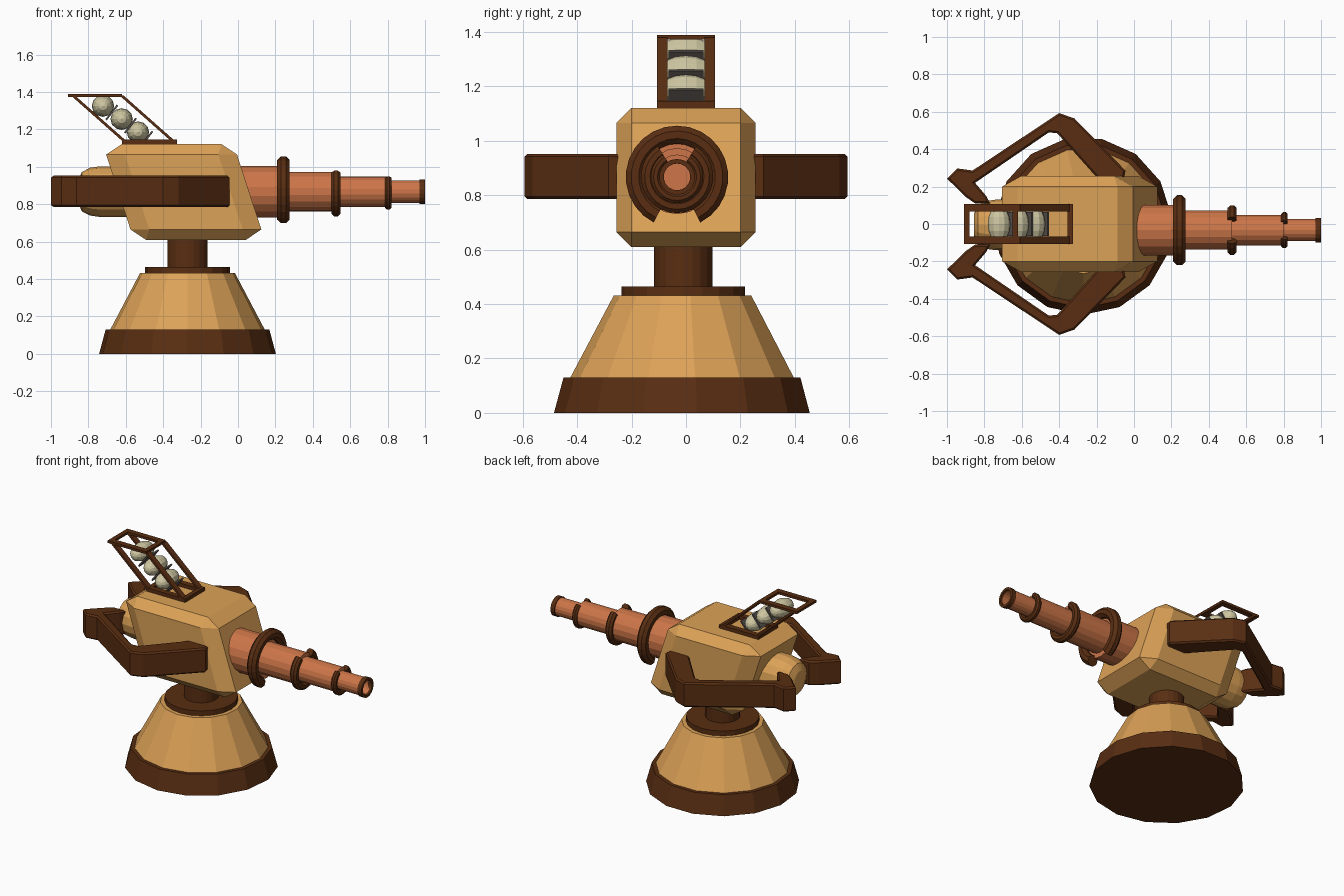
import bpy, bmesh, math
from mathutils import Vector, Matrix
from math import sin, cos, pi, radians

if "Cube" in bpy.data.objects:
    bpy.data.objects.remove(bpy.data.objects["Cube"])


def mat(name, c):
    m = bpy.data.materials.new(name)
    m.diffuse_color = (*c, 1)
    m.use_nodes = True
    m.node_tree.nodes["Principled BSDF"].inputs["Base Color"].default_value = m.diffuse_color
    return m


TAN = mat("tan paint", (0.72, 0.36, 0.095))
BROWN = mat("dark brown", (0.10, 0.027, 0.006))
COPPER = mat("copper", (0.61, 0.18, 0.065))
CREAM = mat("pale khaki", (0.62, 0.57, 0.36))
GREY = mat("dark grey", (0.10, 0.085, 0.075))


def finish(name, bm, m):
    bmesh.ops.recalc_face_normals(bm, faces=bm.faces)
    me = bpy.data.meshes.new(name)
    bm.to_mesh(me)
    bm.free()
    me.materials.append(m)
    ob = bpy.data.objects.new(name, me)
    bpy.context.collection.objects.link(ob)
    return ob


def lathe(name, prof, n, m, origin, axis='Z', phase=0.0):
    """Spin (radius, height) pairs about an axis and cap both ends."""
    bm = bmesh.new()
    rings = []
    for r, h in prof:
        ring = []
        for i in range(n):
            a = 2 * pi * i / n + phase
            p = (r * cos(a), r * sin(a), h) if axis == 'Z' else (h, r * cos(a), r * sin(a))
            ring.append(bm.verts.new(Vector(p) + Vector(origin)))
        rings.append(ring)
    for a, b in zip(rings, rings[1:]):
        for i in range(n):
            j = (i + 1) % n
            bm.faces.new((a[i], a[j], b[j], b[i]))
    bm.faces.new(rings[0])
    bm.faces.new(rings[-1])
    return finish(name, bm, m)


def open_ring(name, x, major, minor, gap, gap_at, m, steps=22, sides=8):
    """Round-section ring about the barrel with a gap centred on an angle."""
    bm = bmesh.new()
    rings = []
    for i in range(steps + 1):
        a = gap_at + gap + (2 * pi - 2 * gap) * i / steps
        ring = []
        for k in range(sides):
            b = 2 * pi * (k + 0.5) / sides
            r = major + minor * cos(b)
            ring.append(bm.verts.new((x + minor * sin(b), BY + r * cos(a), BZ + r * sin(a))))
        rings.append(ring)
    for a, b in zip(rings, rings[1:]):
        for k in range(sides):
            j = (k + 1) % sides
            bm.faces.new((a[k], a[j], b[j], b[k]))
    bm.faces.new(rings[0])
    bm.faces.new(rings[-1])
    return finish(name, bm, m)


def add_box(bm, lo, hi, shear=0.0, z0=0.0):
    """Box, slid along x in proportion to height."""
    c = [(a + b) / 2 for a, b in zip(lo, hi)]
    s = [b - a for a, b in zip(lo, hi)]
    vs = bmesh.ops.create_cube(bm, size=1)['verts']
    for v in vs:
        v.co = Vector([c[i] + v.co[i] * s[i] for i in range(3)])
        v.co.x += shear * (v.co.z - z0)


# Pedestal
PED = (-0.27, -0.01, 0)
ph = pi / 2 + pi
lathe("base_skirt", [(0.475, 0), (0.44, 0.13), (0.40, 0.13)], 15, BROWN, PED, phase=ph)
lathe("base_cone", [(0.42, 0.12), (0.415, 0.13), (0.255, 0.432)], 15, TAN, PED, phase=ph)
lathe("swivel_collar", [(0.227, 0.42), (0.227, 0.465)], 20, BROWN, PED)
lathe("swivel_column", [(0.108, 0.45), (0.108, 0.65)], 20, BROWN, PED)

# Body: chamfered block leaning backwards
bm = bmesh.new()
for sx in (-1, 1):
    for sy in (-1, 1):
        for sz in (-1, 1):
            for x, y, z in ((0.35, 0.2, 0.2), (0.267, 0.2, 0.256), (0.25, 0.256, 0.2)):
                bm.verts.new((-0.29 + sx * x - 0.065 * sz, sy * y, 0.865 + sz * z))
bmesh.ops.convex_hull(bm, input=bm.verts)
bmesh.ops.dissolve_limit(bm, angle_limit=radians(2), verts=bm.verts, edges=bm.edges)
finish("body", bm, TAN)

# Rear rounded plug
lathe("rear_plug", [(0.06, -0.855), (0.105, -0.835), (0.128, -0.79), (0.135, -0.74), (0.135, -0.5)],
      16, TAN, (0, -0.005, 0.867), 'X')

# Stepped hollow barrel
BY, BZ = -0.033, 0.867
lathe("barrel", [(0.137, -0.15), (0.137, 0.24), (0.106, 0.24), (0.106, 0.525), (0.082, 0.525),
                 (0.082, 0.80), (0.06, 0.80), (0.06, 0.985), (0.049, 0.985), (0.049, 0.85)],
      18, COPPER, (0, BY, BZ), 'X', pi / 18)
lathe("muzzle_ring", [(0.049, 0.97), (0.066, 0.97), (0.066, 1.0), (0.049, 1.0), (0.049, 0.971)],
      18, BROWN, (0, BY, BZ), 'X', pi / 18).data
# open the muzzle by removing the ring's two cap discs
me = bpy.data.objects["muzzle_ring"].data
bm = bmesh.new()
bm.from_mesh(me)
bmesh.ops.delete(bm, geom=[f for f in bm.faces if len(f.verts) > 4], context='FACES_ONLY')
bm.to_mesh(me)
bm.free()

# Open barrel rings
open_ring("large_barrel_ring", 0.243, 0.155, 0.036, radians(27), -pi / 2, BROWN)
open_ring("middle_barrel_ring", 0.524, 0.109, 0.026, radians(32), pi / 2, BROWN)
open_ring("small_barrel_ring", 0.804, 0.079, 0.019, radians(32), pi / 2, BROWN)

# Side arms, drawn in plan and mirrored
PLAN = [(-0.045, 0.285), (-0.318, 0.564), (-0.40, 0.593), (-0.863, 0.286), (-0.944, 0.297),
        (-1.0, 0.243), (-0.90, 0.145), (-0.85, 0.11), (-0.77, 0.11), (-0.79, 0.15), (-0.85, 0.22),
        (-0.455, 0.49), (-0.41, 0.485), (-0.20, 0.25), (-0.19, 0.22), (-0.06, 0.22)]
for side, s in (("left", 1), ("right", -1)):
    bm = bmesh.new()
    f = bm.faces.new([bm.verts.new((x, s * y, 0.785)) for x, y in PLAN])
    up = bmesh.ops.extrude_face_region(bm, geom=[f])['geom']
    bmesh.ops.translate(bm, vec=(0, 0, 0.167), verts=[v for v in up if isinstance(v, bmesh.types.BMVert)])
    rim = [e for e in bm.edges if abs(e.verts[0].co.z - e.verts[1].co.z) < 1e-5]
    bmesh.ops.recalc_face_normals(bm, faces=bm.faces)
    bmesh.ops.bevel(bm, geom=rim, offset=0.01, segments=1, affect='EDGES')
    finish(side + "_arm", bm, BROWN)

# Magazine frame: two window frames joined by four slanted strips
bm = bmesh.new()
Z0, Z1, LEAN = 1.115, 1.388, -1.13
for z_lo, z_hi, x0, x1 in ((Z0, 1.145, -0.62, -0.325), (1.372, Z1, -0.91, -0.62)):
    for s in (-1, 1):
        add_box(bm, (x0, min(s * 0.068, s * 0.106), z_lo), (x1, max(s * 0.068, s * 0.106), z_hi))
    for x in (x0, x1 - 0.03):
        add_box(bm, (x, -0.07, z_lo), (x + 0.03, 0.07, z_hi))
for x in (-0.61, -0.35):
    for s in (-1, 1):
        add_box(bm, (x, min(s * 0.068, s * 0.106), 1.13), (x + 0.022, max(s * 0.068, s * 0.106), 1.38),
                LEAN, 1.13)
finish("magazine_frame", bm, BROWN)

# Rounds and the plates between them
for i, (x, z) in enumerate(((-0.722, 1.325), (-0.622, 1.255), (-0.535, 1.185))):
    bm = bmesh.new()
    bmesh.ops.create_uvsphere(bm, u_segments=12, v_segments=8, radius=1,
                              matrix=Matrix.Translation((x, 0, z)) @ Matrix.Diagonal((0.06, 0.1, 0.058, 1))
                              @ Matrix.Rotation(pi / 2, 4, 'X'))
    finish("round_%d" % (i + 1), bm, CREAM)
    bm = bmesh.new()
    bmesh.ops.create_cube(bm, size=1, matrix=Matrix.Translation((x + 0.047, 0, z - 0.035))
                          @ Matrix.Rotation(radians(-52), 4, 'Y') @ Matrix.Diagonal((0.1, 0.13, 0.01, 1)))
    finish("divider_%d" % (i + 1), bm, GREY)
